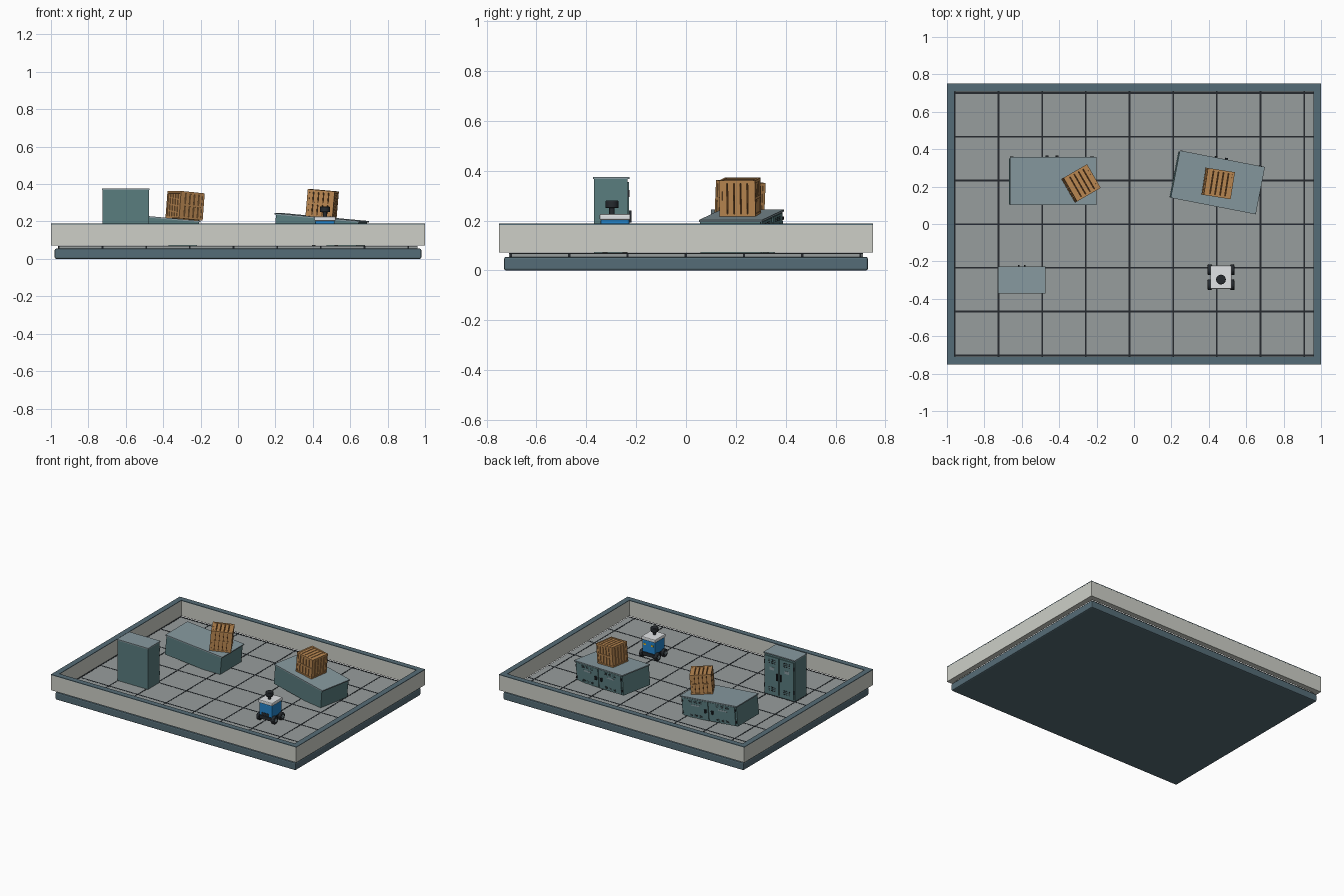
import bpy, bmesh
from math import radians
from mathutils import Matrix, Vector

if "Cube" in bpy.data.objects:
    bpy.data.objects.remove(bpy.data.objects["Cube"])


def mat(name, r, g, b):
    m = bpy.data.materials.new(name)
    m.diffuse_color = [(c / 255) ** 2.2 for c in (r, g, b)] + [1]
    m.use_nodes = True
    m.node_tree.nodes["Principled BSDF"].inputs["Base Color"].default_value = m.diffuse_color
    return m


SLATE = mat("slate", 86, 108, 118)
PALE = mat("pale_wall", 204, 206, 198)
TILE = mat("tile", 150, 156, 156)
DARK = mat("dark", 42, 46, 50)
TEAL = mat("teal", 90, 124, 126)
TOPGREY = mat("cabinet_top", 134, 152, 158)
WOOD = mat("wood", 184, 134, 82)
WOOD_D = mat("dark_wood", 82, 52, 28)
BLUE = mat("blue", 40, 130, 200)
WHITE = mat("white", 225, 228, 230)
YELLOW = mat("yellow", 235, 190, 50)


def boxes(name, material, parts, M=Matrix(), bevel=0):
    """One object made of (centre, size) boxes."""
    bm = bmesh.new()
    for c, s in parts:
        bmesh.ops.create_cube(bm, size=1, matrix=Matrix.Translation(c) @ Matrix.Diagonal((*s, 1)))
    me = bpy.data.meshes.new(name)
    bm.to_mesh(me)
    bm.free()
    return finish(name, material, me, M, bevel)


def cylinders(name, material, parts, M=Matrix(), bevel=0, segs=24):
    """One object made of (centre, radius, depth, axis) cylinders."""
    bm = bmesh.new()
    for c, r, d, axis in parts:
        rot = Vector((0, 0, 1)).rotation_difference(Vector(axis)).to_matrix().to_4x4()
        bmesh.ops.create_cone(bm, cap_ends=True, segments=segs, radius1=r, radius2=r, depth=d,
                              matrix=Matrix.Translation(c) @ rot)
    me = bpy.data.meshes.new(name)
    bm.to_mesh(me)
    bm.free()
    ob = finish(name, material, me, M, bevel)
    bpy.context.view_layer.objects.active = ob
    ob.select_set(True)
    bpy.ops.object.shade_smooth_by_angle(angle=radians(35))
    ob.select_set(False)
    return ob


def finish(name, material, me, M, bevel):
    me.materials.append(material)
    ob = bpy.data.objects.new(name, me)
    bpy.context.collection.objects.link(ob)
    ob.matrix_world = M
    if bevel:
        b = ob.modifiers.new("bevel", "BEVEL")
        b.width, b.segments = bevel, 2
    return ob


# arena: base, tiled floor, walls and caps
boxes("base", SLATE, [((0, 0, .0275), (1.96, 1.46, .055))], bevel=.008)
boxes("floor", TILE, [((0, 0, .0605), (1.92, 1.42, .017))])
grooves = [((-.958 + .2335 * i, 0, .062), (.009, 1.421, .016)) for i in range(9)]
grooves += [((0, -.702 + .2337 * i, .062), (1.921, .009, .016)) for i in range(7)]
boxes("tile_grooves", DARK, grooves)
boxes("side_walls", PALE, [((s * .98, 0, .1275), (.04, 1.5, .111)) for s in (-1, 1)])
boxes("front_back_walls", PALE, [((0, s * .73, .1275), (1.92, .04, .111)) for s in (-1, 1)])
boxes("wall_caps", SLATE, [((s * .98, 0, .1855), (.041, 1.5, .005)) for s in (-1, 1)]
      + [((0, s * .73, .1855), (1.92, .041, .005)) for s in (-1, 1)])


def cabinet(name, M, sx, sy, sz):
    """Two-door cabinet, doors on +y, standing on its local origin."""
    y = sy / 2
    boxes(name + "_body", TEAL, [((0, -.002, sz / 2), (sx * .97, sy - .012, sz - .004))], M)
    boxes(name + "_top", TOPGREY, [((0, 0, sz - .004), (sx, sy, .008))], M)
    doors, vents, labels, handles = [], [], [], []
    for s in (-1, 1):
        doors.append(((s * sx * .237, y - .006, sz * .49), (sx * .44, .008, sz * .88)))
        for z in (.86, .82, .78, .2, .16, .12):
            for dx in (.15, .235, .32):
                vents.append(((s * sx * dx, y - .002, sz * z), (sx * .055, .002, sz * .018)))
        labels.append(((s * sx * .24, y - .002, sz * .65), (sx * .15, .003, sz * .07)))
        handles.append(((s * sx * .06, y + .003, sz * .48), (sx * .03, .010, sz * .16)))
        for z in (.22, .78):
            handles.append(((s * sx * .465, y - .004, sz * z), (sx * .02, .010, sz * .09)))
    boxes(name + "_doors", TEAL, doors, M)
    boxes(name + "_vents", DARK, vents, M)
    boxes(name + "_plates", TOPGREY, labels, M)
    boxes(name + "_handles", DARK, handles, M)


FLOOR = .069
cabinet("standing_cabinet", Matrix.Translation((-.6, -.3, FLOOR)), .255, .145, .307)


def pose(loc, yaw, tilt):
    return Matrix.Translation(loc) @ Matrix.Rotation(radians(yaw), 4, "Z") @ Matrix.Rotation(radians(tilt), 4, "Y")


low_left = pose((-.445, .23, .075), 0, 5.2)
low_right = pose((.435, .225, .074), -11, 5.2)
cabinet("low_cabinet_left", low_left, .465, .258, .15)
cabinet("low_cabinet_right", low_right, .465, .258, .15)


def crate(name, M, s=.146):
    """Slatted crate: dark core, slats on all faces, frame on the edges."""
    h, t = s / 2, .012
    boxes(name + "_core", WOOD_D, [((0, 0, 0), (s - .022,) * 3)], M)
    slats, frame = [], []
    n = 5
    w = (s - .01) / n
    for side in (-1, 1):
        for i in range(n):
            p = (i - (n - 1) / 2) * w
            slats.append(((p, side * (h - .007), 0), (w * .84, .008, s - .01)))
            slats.append(((side * (h - .007), p, 0), (.008, w * .84, s - .01)))
            slats.append(((p, 0, side * (h - .006)), (w * .84, s - .006, .008)))
        # centre rails on the sides, battens on top and bottom
        frame.append(((0, side * (h - .003), 0), (s - .01, .006, t)))
        for e in (-1, 1):
            k = h - t / 2
            frame.append(((side * k, e * k, 0), (t, t, s)))
            frame.append(((side * k, 0, e * k), (t, s - 2 * t, t)))
            frame.append(((0, side * k, e * k), (s - 2 * t, t, t)))
    boxes(name + "_slats", WOOD, slats, M)
    boxes(name + "_frame", WOOD, frame, M)


crate("crate_left", pose((-.283, .217, .284), 30, 5))
crate("crate_right", pose((.45, .217, .294), -9, 5))

# small wheeled robot
R = Matrix.Translation((.465, -.285, FLOOR))
boxes("robot_chassis", DARK, [((0, 0, .032), (.098, .122, .026))], R, .004)
boxes("robot_body", BLUE, [((0, 0, .09), (.104, .116, .092))], R, .007)
boxes("robot_deck", WHITE, [((0, 0, .146), (.114, .124, .024))], R, .006)
boxes("robot_lights", YELLOW, [((s * .03, .058, .105), (.02, .004, .012)) for s in (-1, 1)], R)
boxes("robot_panel", DARK, [((0, -.058, .06), (.06, .004, .02))], R)
cylinders("robot_neck", DARK, [((0, -.012, .17), .011, .03, (0, 0, 1))], R)
cylinders("robot_sensor_head", DARK, [((0, -.012, .196), .026, .03, (0, 0, 1))], R, .003)
corners = [(a, b) for a in (-1, 1) for b in (-1, 1)]
cylinders("robot_wheels", DARK, [((a * .06, b * .04, .028), .028, .022, (1, 0, 0)) for a, b in corners], R, .004)
cylinders("robot_hubs", TOPGREY, [((a * .071, b * .04, .028), .012, .003, (1, 0, 0)) for a, b in corners], R)
